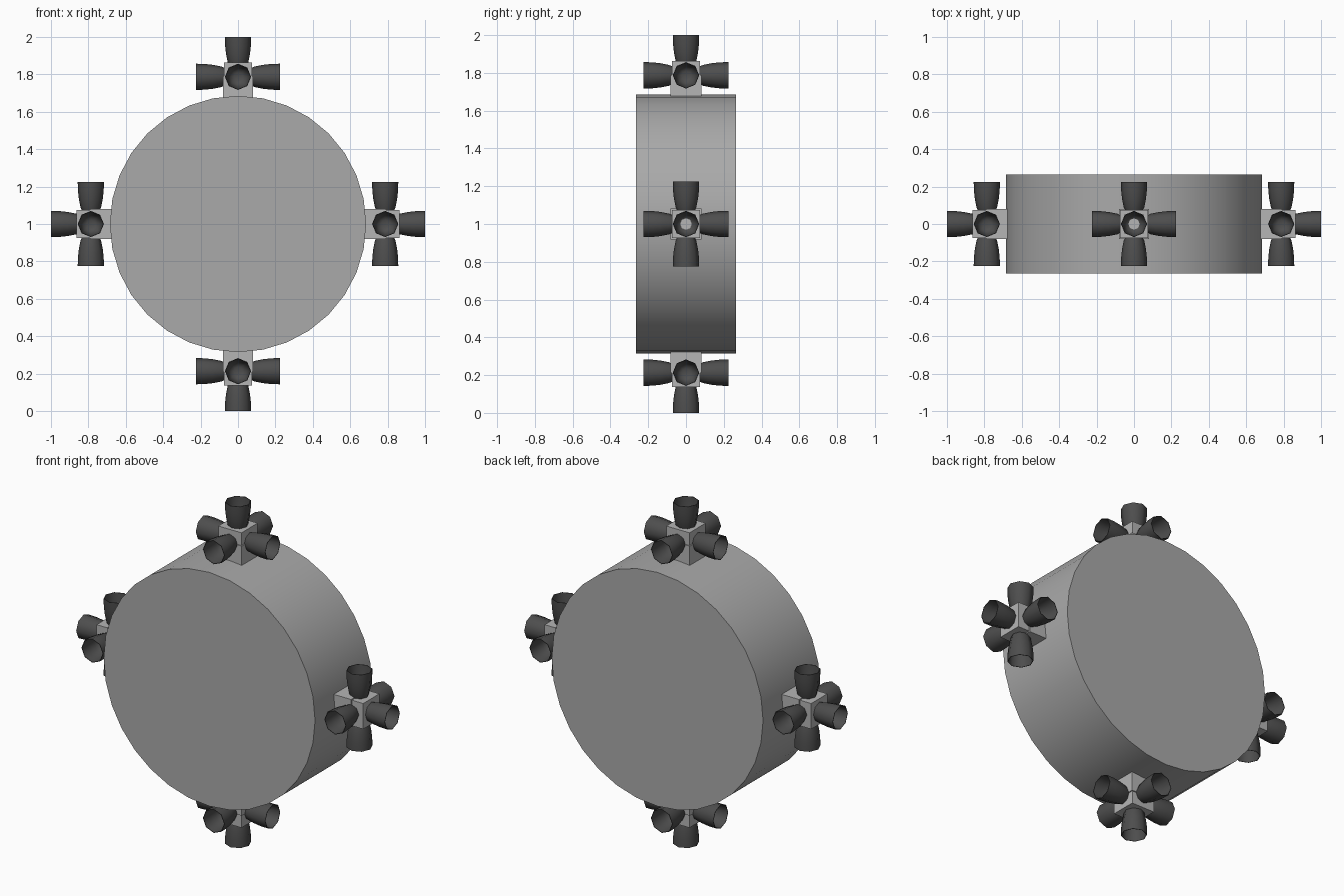
import bpy, bmesh, math
from mathutils import Matrix, Vector

if "Cube" in bpy.data.objects:
    bpy.data.objects.remove(bpy.data.objects["Cube"])


def material(name, v):
    m = bpy.data.materials.new(name)
    m.diffuse_color = (v, v, v, 1)
    m.use_nodes = True
    m.node_tree.nodes["Principled BSDF"].inputs["Base Color"].default_value = m.diffuse_color
    return m


HULL = material("hull grey", 0.40)
MOUNT = material("mount light grey", 0.46)
DARK = material("nozzle dark grey", 0.075)
CENTRE = Matrix.Translation((0, 0, 1))


def make(name, bm, mat, matrix, angle=None):
    bmesh.ops.recalc_face_normals(bm, faces=bm.faces)
    bm.transform(matrix)
    me = bpy.data.meshes.new(name)
    bm.to_mesh(me)
    bm.free()
    me.materials.append(mat)
    ob = bpy.data.objects.new(name, me)
    bpy.context.collection.objects.link(ob)
    if angle:
        bpy.ops.object.select_all(action='DESELECT')
        ob.select_set(True)
        bpy.context.view_layer.objects.active = ob
        bpy.ops.object.shade_smooth_by_angle(angle=math.radians(angle))
    return ob


def box(name, half, z0, z1, matrix):
    bm = bmesh.new()
    bmesh.ops.create_cube(bm, size=1)
    bm.transform(Matrix.Translation((0, 0, (z0 + z1) / 2))
                 @ Matrix.Diagonal((2 * half, 2 * half, z1 - z0, 1)))
    make(name, bm, MOUNT, matrix)


# Hollow bell: outside wall, rim, inside wall, throat (radius, height)
BELL = [(0.045, 0.065), (0.055, 0.09), (0.064, 0.135), (0.069, 0.18), (0.070, 0.225),
        (0.067, 0.225), (0.064, 0.18), (0.057, 0.13), (0.044, 0.095), (0.022, 0.085)]


def nozzle(name, matrix):
    bm = bmesh.new()
    rings = []
    for r, z in BELL:
        rings.append([bm.verts.new((r * math.cos(i * math.pi / 4),
                                    r * math.sin(i * math.pi / 4), z)) for i in range(8)])
    for a, b in zip(rings, rings[1:]):
        for i in range(8):
            j = (i + 1) % 8
            bm.faces.new((a[i], a[j], b[j], b[i]))
    bm.faces.new(rings[0][::-1])
    bm.faces.new(rings[-1])
    make(name, bm, DARK, matrix, 50)


# Main drum, axis along y
bm = bmesh.new()
bmesh.ops.create_cone(bm, cap_ends=True, segments=32, radius1=0.685, radius2=0.685, depth=0.53)
make("drum", bm, HULL, CENTRE @ Matrix.Rotation(math.pi / 2, 4, 'X'), 30)

# Four thruster pods around the rim, each with five nozzles
R = 0.787
for k, side in enumerate(("top", "right", "bottom", "left")):
    pod = CENTRE @ Matrix.Rotation(k * math.pi / 2, 4, 'Y')
    box(side + "_mount", 0.081, 0.66, 0.79, pod)
    box(side + "_thruster_block", 0.075, R - 0.075, R + 0.077, pod)
    hub = pod @ Matrix.Translation((0, 0, R))
    dirs = {"outer": (0, 0, 1), "front": (0, -1, 0), "back": (0, 1, 0),
            "side_a": (1, 0, 0), "side_b": (-1, 0, 0)}
    for label, d in dirs.items():
        turn = Vector((0, 0, 1)).rotation_difference(Vector(d)).to_matrix().to_4x4()
        shift = Matrix.Translation((0, 0, -0.012 if label == "outer" else 0))
        nozzle(f"{side}_{label}_nozzle", hub @ turn @ shift)
